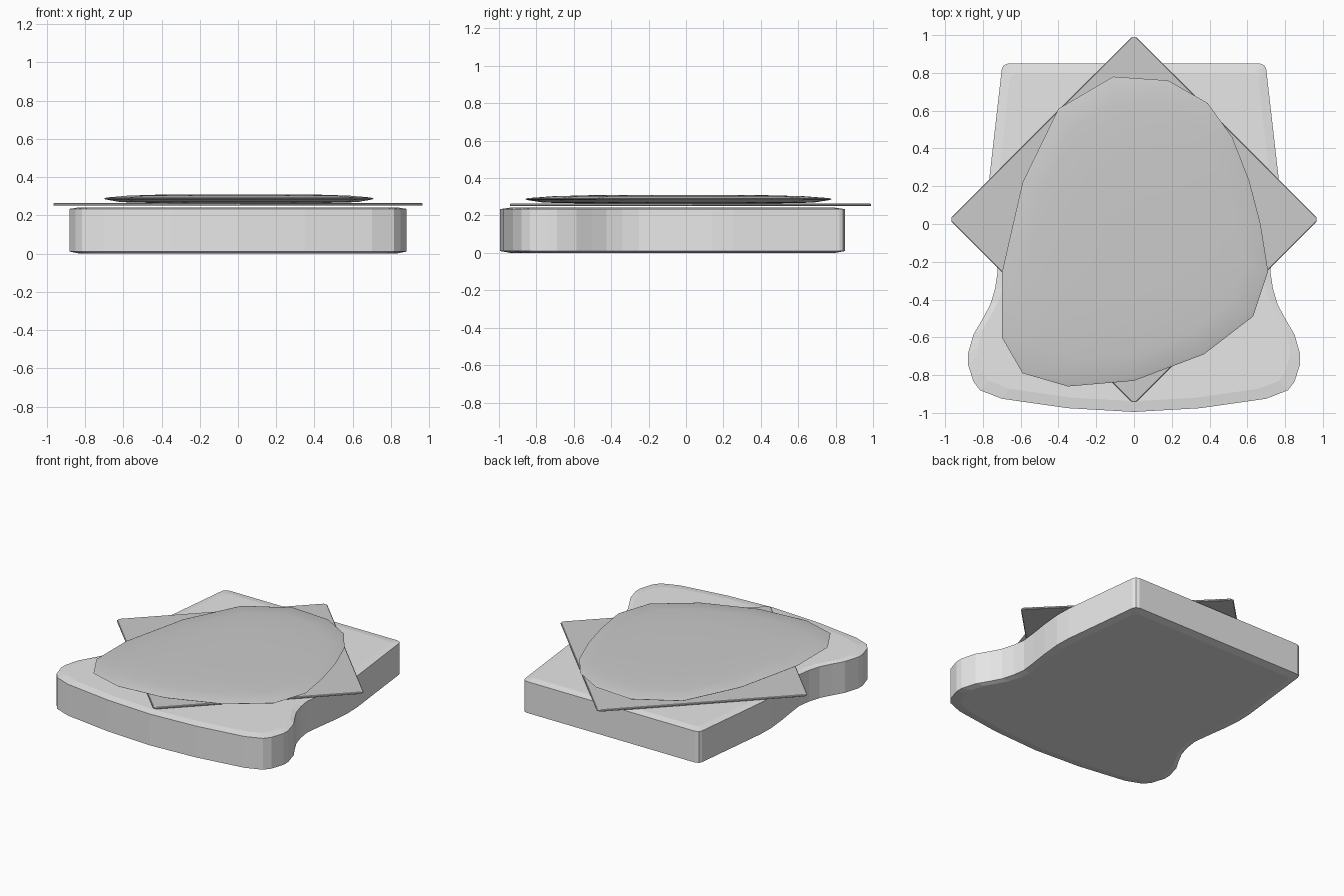
import bpy, bmesh, math

if "Cube" in bpy.data.objects:
    bpy.data.objects.remove(bpy.data.objects["Cube"])


def material(name, v):
    m = bpy.data.materials.new(name)
    m.diffuse_color = (v, v, v, 1)
    m.use_nodes = True
    m.node_tree.nodes["Principled BSDF"].inputs["Base Color"].default_value = m.diffuse_color
    return m


light_grey = material("light grey", 0.8)
mid_grey = material("mid grey", 0.6)


def stack(name, outline, rings, mat, centre=(0, 0), smooth=None):
    """Closed solid from one outline repeated at (height, scale) rings."""
    cx, cy = centre
    bm = bmesh.new()
    loops = [[bm.verts.new((cx + (x - cx) * s, cy + (y - cy) * s, z)) for x, y in outline]
             for z, s in rings]
    n = len(outline)
    for a, b in zip(loops, loops[1:]):
        for i in range(n):
            j = (i + 1) % n
            bm.faces.new((a[i], a[j], b[j], b[i]))
    bm.faces.new(loops[0][::-1])
    bm.faces.new(loops[-1])
    bmesh.ops.recalc_face_normals(bm, faces=bm.faces)
    me = bpy.data.meshes.new(name)
    bm.to_mesh(me)
    bm.free()
    me.materials.append(mat)
    ob = bpy.data.objects.new(name, me)
    bpy.context.collection.objects.link(ob)
    if smooth:
        bpy.ops.object.select_all(action='DESELECT')
        ob.select_set(True)
        bpy.context.view_layer.objects.active = ob
        bpy.ops.object.shade_smooth_by_angle(angle=math.radians(smooth))
    return ob


# Bread slice: right half of the outline, front to back, mirrored
half = [(0.35, -0.975), (0.70, -0.925), (0.815, -0.88), (0.85, -0.835), (0.88, -0.74),
        (0.88, -0.69), (0.85, -0.585), (0.80, -0.50), (0.76, -0.425), (0.735, -0.34),
        (0.722, -0.25), (0.735, -0.14), (0.755, 0.0), (0.768, 0.14), (0.765, 0.25),
        (0.70, 0.82), (0.69, 0.84), (0.665, 0.85)]
bread = [(0, -0.995)] + half + [(-x, y) for x, y in reversed(half)]
stack("bread_slice", bread,
      [(0, 0.94), (0.01, 1), (0.234, 1), (0.242, 0.94)], light_grey, (0, -0.05))

# Thin square slice turned by 45 degrees, corners slightly clipped
diamond = []
c = 0.012
for k in range(4):
    a = -math.pi / 2 + k * math.pi / 2
    for s in (-1, 1):
        u, v = 0.978 - c, s * c
        diamond.append((u * math.cos(a) - v * math.sin(a),
                        0.024 + u * math.sin(a) + v * math.cos(a)))
stack("square_slice", diamond,
      [(0.25, 0.994), (0.253, 1), (0.261, 1), (0.264, 0.994)], mid_grey, (0, 0.024))

# Irregular rounded slice on top
blob = [(-0.11, 0.78), (-0.40, 0.61), (-0.59, 0.22), (-0.70, -0.26), (-0.70, -0.60),
        (-0.59, -0.79), (-0.35, -0.86), (0, -0.83), (0.37, -0.69), (0.63, -0.49),
        (0.71, -0.25), (0.67, 0.0), (0.61, 0.23), (0.52, 0.46), (0.39, 0.64), (0.18, 0.76)]
stack("rounded_slice", blob,
      [(0.264, 0.6), (0.269, 0.88), (0.283, 0.99), (0.288, 1), (0.293, 0.98),
       (0.303, 0.82), (0.309, 0.55), (0.31, 0.25)], mid_grey, (0, -0.04), 40)
